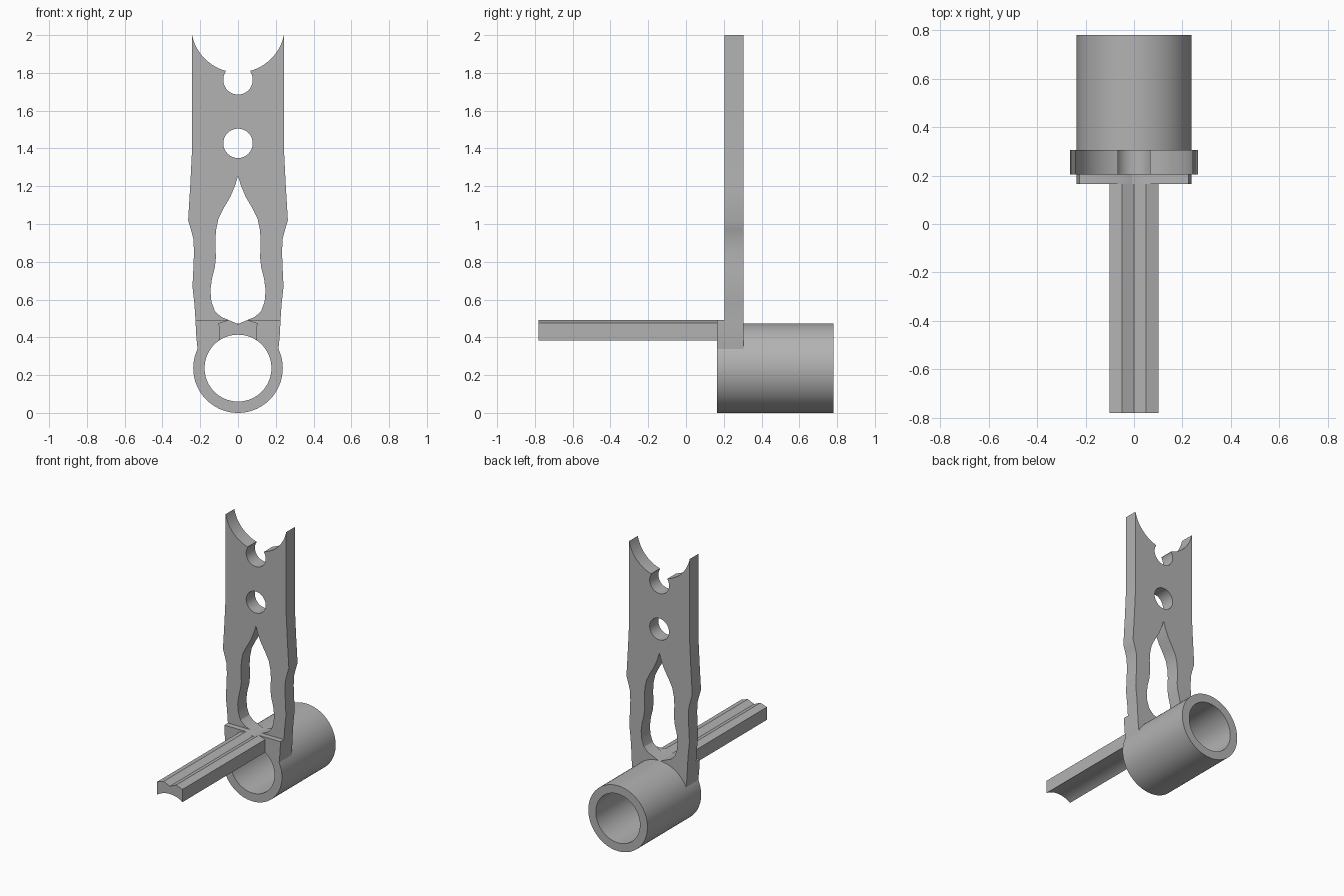
import bpy
from math import sin, cos, pi, radians, atan2

cube = bpy.data.objects.get("Cube")
if cube:
    bpy.data.objects.remove(cube, do_unlink=True)

grey = bpy.data.materials.new("plain grey")
grey.use_nodes = True
COLOUR = (0.45, 0.45, 0.45, 1)
grey.diffuse_color = COLOUR
grey.node_tree.nodes["Principled BSDF"].inputs["Base Color"].default_value = COLOUR

TUBE_Z, OUTER, INNER = 0.237, 0.237, 0.177


def arc(cz, r, start, end, n):
    """Points of an arc about (0, cz), angles in radians from +x."""
    return [(r * cos(start + (end - start) * i / n),
             cz + r * sin(start + (end - start) * i / n)) for i in range(n + 1)]


def circle(cz, r, n):
    return arc(cz, r, 0, 2 * pi, n)[:-1]


def mirrored(half):
    """Close a right-hand half outline with its reflection in x."""
    return half + [(-x, z) for x, z in reversed(half) if abs(x) > 1e-5]


def extrude(name, loops, y0, y1):
    """Fill x-z outlines (inner loops are holes) and extrude from y0 to y1."""
    curve = bpy.data.curves.new(name, "CURVE")
    curve.dimensions = "2D"
    curve.fill_mode = "BOTH"
    curve.extrude = (y1 - y0) / 2
    for loop in loops:
        spline = curve.splines.new("POLY")
        spline.points.add(len(loop) - 1)
        for point, (x, z) in zip(spline.points, loop):
            point.co = (x, z, 0, 1)
        spline.use_cyclic_u = True
    obj = bpy.data.objects.new(name, curve)
    bpy.context.collection.objects.link(obj)
    obj.location.y = (y0 + y1) / 2
    obj.rotation_euler.x = radians(90)
    bpy.ops.object.select_all(action="DESELECT")
    obj.select_set(True)
    bpy.context.view_layer.objects.active = obj
    bpy.ops.object.convert(target="MESH")
    obj = bpy.context.object
    bpy.ops.object.transform_apply(location=True, rotation=True, scale=True)
    bpy.ops.object.mode_set(mode="EDIT")
    bpy.ops.mesh.select_all(action="SELECT")
    bpy.ops.mesh.remove_doubles(threshold=0.0001)
    bpy.ops.mesh.normals_make_consistent(inside=False)
    bpy.ops.object.mode_set(mode="OBJECT")
    obj.data.materials.clear()
    obj.data.materials.append(grey)
    bpy.ops.object.shade_smooth_by_angle(angle=radians(25))
    return obj


# Lower edge sits within the tube wall
foot = arc(TUBE_Z, 0.234, pi / 2, radians(24), 16)
groove = [(0.05, 0.492), (0, 0.47)]

# Upright plate: scalloped top, round notch, waisted sides
side = [(0.222, 0.42), (0.225, 0.49), (0.231, 0.58), (0.241, 0.67), (0.236, 0.77),
        (0.233, 0.85), (0.236, 0.92), (0.249, 0.97), (0.264, 1.02), (0.252, 1.22),
        (0.243, 1.4), (0.243, 2.0)]
scallop = arc(2.05, 0.248, atan2(-0.05, 0.243), atan2(-0.239, 0.066), 14)
notch = arc(1.763, 0.078, atan2(0.043, 0.066), -pi / 2, 14)

# Flame-shaped opening, its lower tip cut into the groove
opening = [(0, 1.255), (0.015, 1.205), (0.04, 1.145), (0.075, 1.085), (0.103, 1.03),
           (0.116, 0.97), (0.12, 0.91), (0.117, 0.82), (0.123, 0.77), (0.138, 0.71),
           (0.146, 0.65), (0.141, 0.59), (0.123, 0.54), (0.09, 0.508)] + groove

extrude("upright_plate",
        [mirrored(foot + side + scallop + notch), mirrored(opening), circle(1.427, 0.078, 32)],
        0.205, 0.305)

# Collar in front of the plate
extrude("front_collar", [mirrored(foot + [(0.222, 0.42), (0.225, 0.492)] + groove)], 0.165, 0.205)

# Tube
extrude("tube", [circle(TUBE_Z, OUTER, 72), circle(TUBE_Z, INNER, 72)], 0.165, 0.78)

# Long bar with a grooved top and hollow underside
under = arc(TUBE_Z, INNER, pi / 2, atan2(0.146, 0.102), 10)
extrude("long_bar", [mirrored(under + [(0.102, 0.475)] + groove)], -0.78, 0.167)
